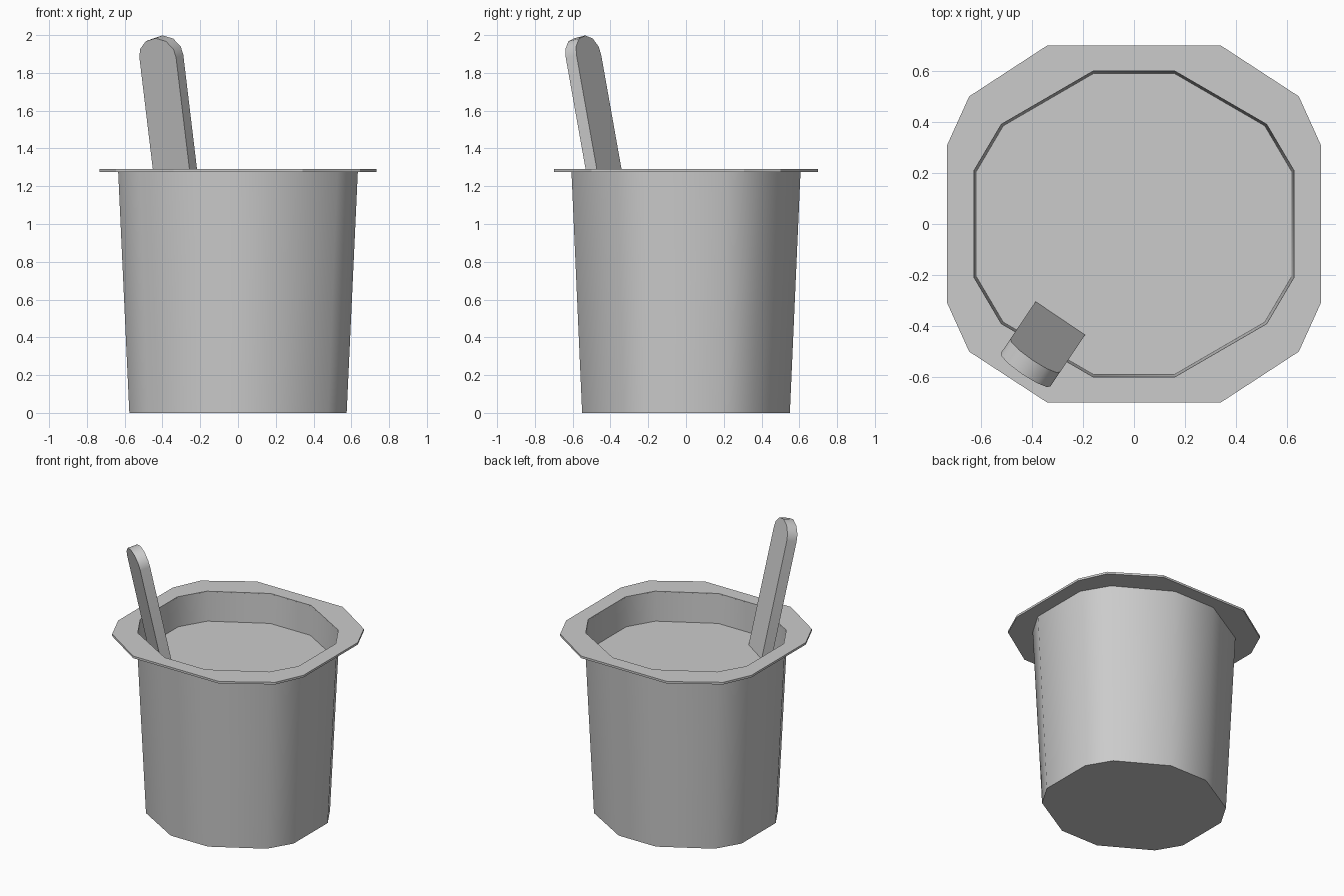
import bpy, bmesh, math
from mathutils import Vector, Matrix

if "Cube" in bpy.data.objects:
    bpy.data.objects.remove(bpy.data.objects["Cube"])


def outline(corner):
    """Mirror three quarter-points into a counter-clockwise 12-gon."""
    a = list(corner)
    pts = [(x, y) for x, y in a]
    pts += [(-x, y) for x, y in reversed(a)]
    pts += [(-x, -y) for x, y in a]
    pts += [(x, -y) for x, y in reversed(a)]
    return pts


WALL = outline([(0.635, 0.213), (0.527, 0.396), (0.163, 0.607)])
FLANGE = outline([(0.733, 0.308), (0.646, 0.50), (0.341, 0.699)])
HEIGHT, FILL, BASE_SCALE = 1.29, 1.08, 0.906


def wall_ring(z, inset=0.0):
    s = BASE_SCALE + (1 - BASE_SCALE) * z / HEIGHT - inset
    return [(x * s, y * s, z) for x, y in WALL]


def finish(name, bm, smooth=None):
    bmesh.ops.recalc_face_normals(bm, faces=bm.faces)
    mesh = bpy.data.meshes.new(name)
    bm.to_mesh(mesh)
    bm.free()
    obj = bpy.data.objects.new(name, mesh)
    bpy.context.collection.objects.link(obj)
    if smooth:
        bpy.ops.object.select_all(action='DESELECT')
        obj.select_set(True)
        bpy.context.view_layer.objects.active = obj
        bpy.ops.object.shade_smooth_by_angle(angle=math.radians(smooth))
    return obj


def loft(name, rings, cap_first=True, cap_last=True, closed=False, smooth=None):
    bm = bmesh.new()
    loops = [[bm.verts.new(p) for p in r] for r in rings]
    pairs = list(zip(loops, loops[1:]))
    if closed:
        pairs.append((loops[-1], loops[0]))
    for lo, hi in pairs:
        n = len(lo)
        for i in range(n):
            j = (i + 1) % n
            bm.faces.new((lo[i], lo[j], hi[j], hi[i]))
    if cap_first:
        bm.faces.new(loops[0])
    if cap_last:
        bm.faces.new(loops[-1])
    return finish(name, bm, smooth)


# Tapered cup with a thin wall and inner floor
loft("cup", [wall_ring(0), wall_ring(1.285), wall_ring(1.285, 0.013),
             wall_ring(0.02, 0.013)], smooth=35)

# Flat flange around the mouth
inner = [(x * 0.987, y * 0.987) for x, y in WALL]
loft("rim", [[(x, y, z) for x, y in pts] for pts, z in
             ((inner, 1.275), (FLANGE, 1.275), (FLANGE, HEIGHT), (inner, HEIGHT))],
     cap_first=False, cap_last=False, closed=True)

# Level surface of the contents
bm = bmesh.new()
bm.faces.new([bm.verts.new(p) for p in wall_ring(FILL, 0.012)])
finish("contents", bm)

# Stick with a rounded end, leaning against the wall
half_w, thick, low, shoulder = 0.117, 0.07, -0.35, 0.62
arc = [(half_w, 0), (0.107, 0.045), (0.065, 0.088), (0, 0.105)]
profile = [(-half_w, low), (half_w, low)]
profile += [(w, shoulder + s) for w, s in arc]
profile += [(-w, shoulder + s) for w, s in reversed(arc[:-1])]
stick = loft("stick", [[(w, t, s) for w, s in profile]
                       for t in (-thick / 2, thick / 2)], smooth=50)
axis = Vector((-0.12, -0.178, 1)).normalized()
across = Vector((0.829, -0.559, 0)).normalized()
depth = axis.cross(across)
stick.matrix_world = (Matrix.Translation((-0.333, -0.435, 1.282)) @
                      Matrix((across, depth, axis)).transposed().to_4x4())
